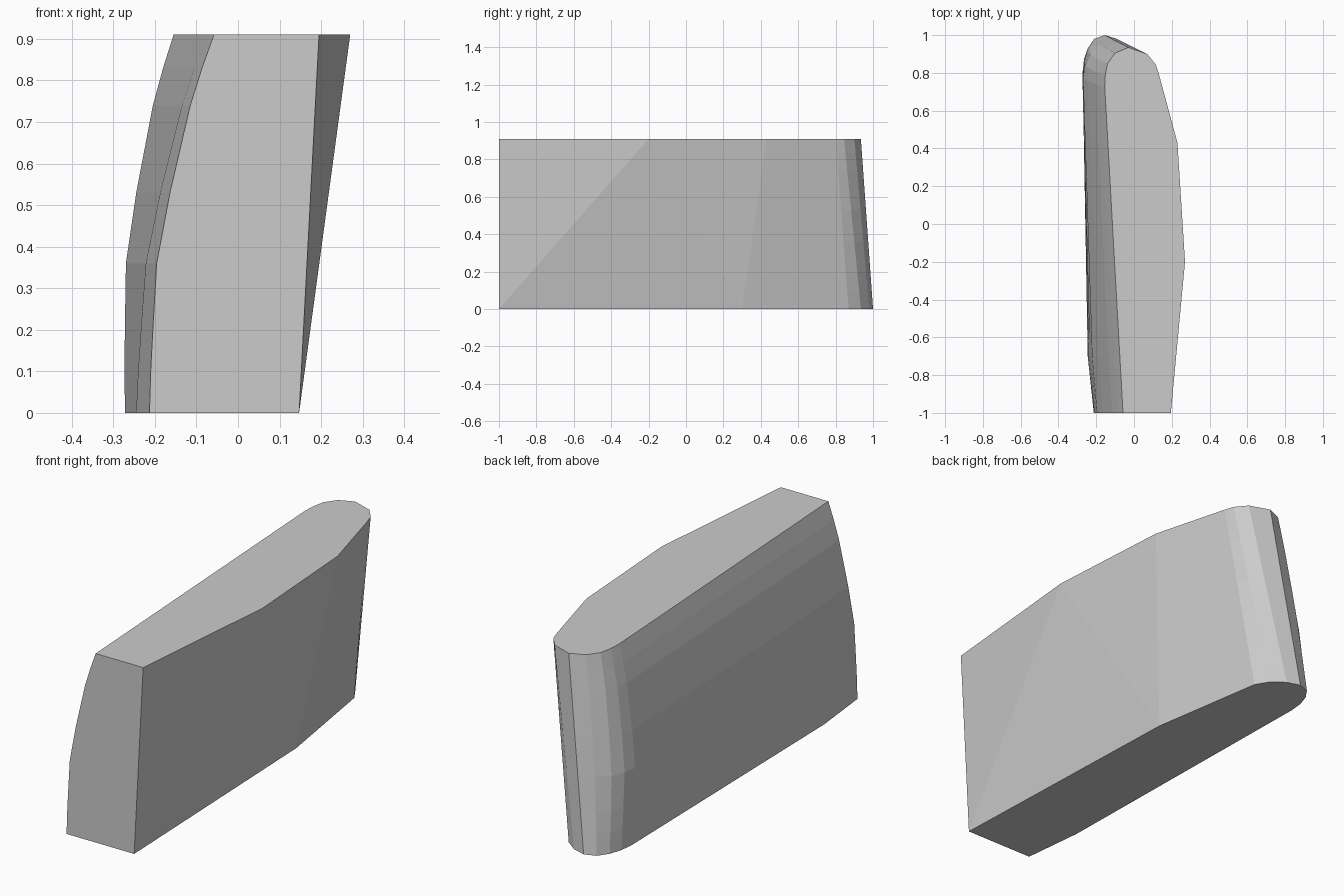
import bpy
import bmesh

if "Cube" in bpy.data.objects:
    bpy.data.objects.remove(bpy.data.objects["Cube"])

HEIGHT = 0.91

# Curved bulge of the left wall: (height, sideways offset)
LEVELS = [(0.0, 0.0), (0.1, -0.014), (0.2, -0.026), (0.36, -0.044), (0.53, -0.041),
          (0.74, -0.028), (0.83, -0.015), (HEIGHT, 0.0)]

# Outline columns from the right of the tail round to the front left edge:
# bottom x, bottom y, top x, top y, share of the bulge
COLUMNS = [
    (0.01, 0.87, 0.13, 0.80, 0.0),
    (-0.03, 0.935, 0.115, 0.845, 0.0),
    (-0.09, 0.98, 0.07, 0.90, 0.0),
    (-0.155, 1.0, -0.03, 0.935, 0.0),
    (-0.21, 0.98, -0.10, 0.905, 0.3),
    (-0.245, 0.93, -0.14, 0.85, 0.65),
    (-0.265, 0.87, -0.152, 0.79, 0.9),
    (-0.272, 0.80, -0.155, 0.73, 1.0),
    (-0.245, -0.70, -0.075, -0.70, 1.0),
    (-0.213, -1.0, -0.058, -1.0, 1.0),
]

bm = bmesh.new()

# Rounded tail and bulging left wall
grid = []
for bx, by, tx, ty, share in COLUMNS:
    column = []
    for z, bulge in LEVELS:
        t = z / HEIGHT
        column.append(bm.verts.new((bx + (tx - bx) * t + bulge * share,
                                    by + (ty - by) * t, z)))
    grid.append(column)
for a, b in zip(grid, grid[1:]):
    for i in range(len(LEVELS) - 1):
        bm.faces.new((a[i], b[i], b[i + 1], a[i + 1]))

# Faceted right wall
front_low = bm.verts.new((0.147, -1.0, 0.0))
mid_low = bm.verts.new((0.10, 0.30, 0.0))
front_top = bm.verts.new((0.195, -1.0, HEIGHT))
mid_top = bm.verts.new((0.27, -0.20, HEIGHT))
rear_top = bm.verts.new((0.23, 0.43, HEIGHT))
bm.faces.new((front_low, mid_top, front_top))
bm.faces.new((front_low, mid_low, mid_top))
bm.faces.new((mid_low, rear_top, mid_top))
bm.faces.new([mid_low] + grid[0] + [rear_top])

# Flat front, bottom and top
bm.faces.new(grid[-1] + [front_top, front_low])
bm.faces.new([c[0] for c in grid] + [front_low, mid_low])
bm.faces.new([c[-1] for c in grid] + [front_top, mid_top, rear_top])
bmesh.ops.recalc_face_normals(bm, faces=bm.faces)

mesh = bpy.data.meshes.new("curved_block")
bm.to_mesh(mesh)
bm.free()
block = bpy.data.objects.new("curved_block", mesh)
bpy.context.collection.objects.link(block)

grey = bpy.data.materials.new("light grey")
grey.diffuse_color = (0.6, 0.6, 0.6, 1.0)
grey.use_nodes = True
grey.node_tree.nodes["Principled BSDF"].inputs["Base Color"].default_value = grey.diffuse_color
mesh.materials.append(grey)
